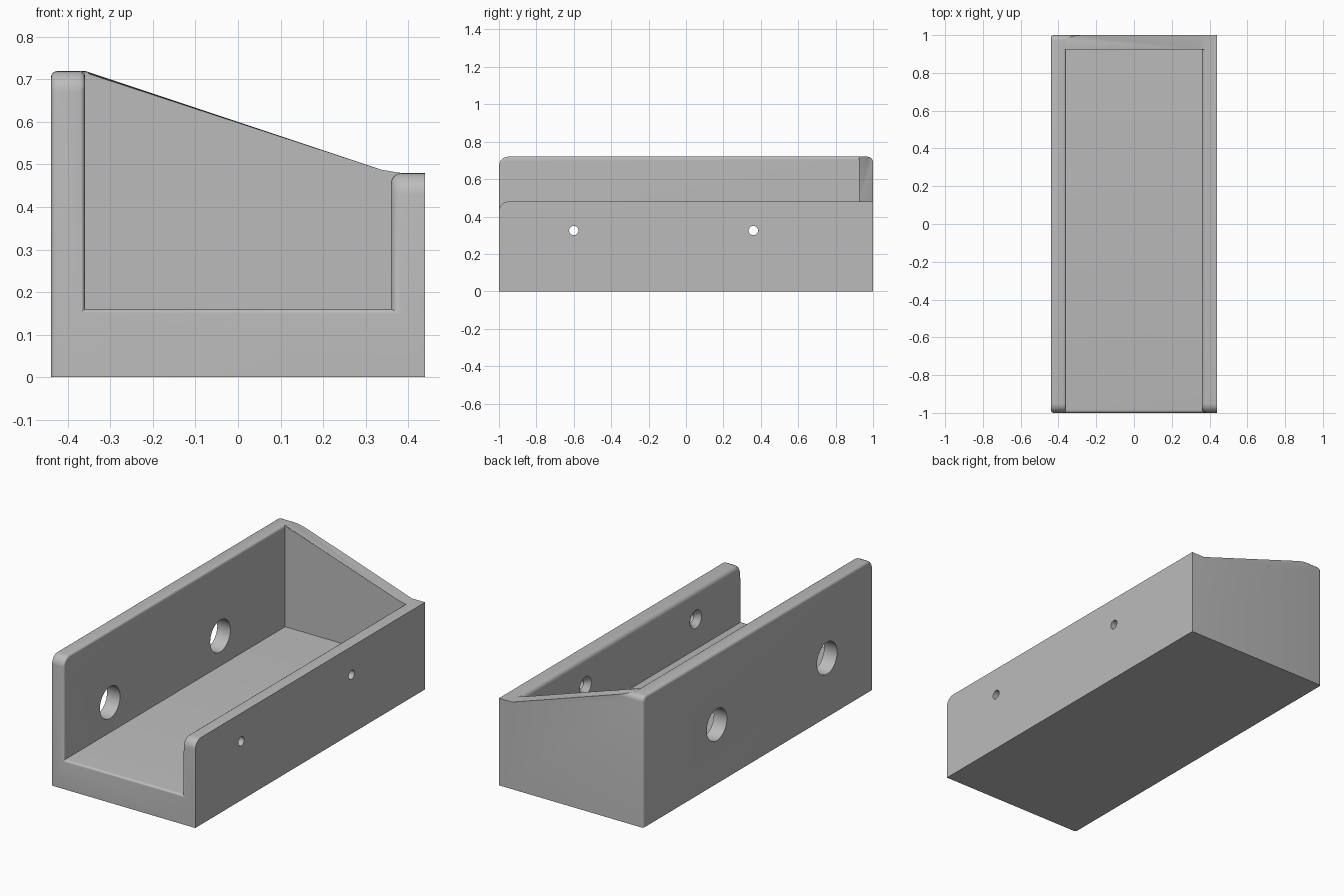
import bpy, bmesh, math
from mathutils import Matrix, Vector

if "Cube" in bpy.data.objects:
    bpy.data.objects.remove(bpy.data.objects["Cube"])

W, L = 0.44, 1.0                 # half width, half length
IN, FLOOR, BACK = 0.36, 0.16, 0.925
LEFT_H, RIGHT_H = 0.72, 0.48


def new_object(name, bm):
    bmesh.ops.recalc_face_normals(bm, faces=bm.faces)
    mesh = bpy.data.meshes.new(name)
    bm.to_mesh(mesh)
    bm.free()
    obj = bpy.data.objects.new(name, mesh)
    bpy.context.collection.objects.link(obj)
    return obj


def apply_all(obj):
    bpy.context.view_layer.objects.active = obj
    for mod in list(obj.modifiers):
        bpy.ops.object.modifier_apply(modifier=mod.name)


def cut(obj, cutter):
    mod = obj.modifiers.new("cut", 'BOOLEAN')
    mod.operation, mod.solver, mod.object = 'DIFFERENCE', 'EXACT', cutter
    cutter.hide_render = True
    apply_all(obj)
    bpy.data.objects.remove(cutter)


def near(a, b):
    return abs(a - b) < 1e-3


# Outer block: front outline with the sloping back edge, extruded along y
outline = [(-W, 0), (W, 0), (W, RIGHT_H), (IN, RIGHT_H), (-IN, LEFT_H), (-W, LEFT_H)]
bm = bmesh.new()
face = bm.faces.new([bm.verts.new((x, -L, z)) for x, z in outline])
ext = bmesh.ops.extrude_face_region(bm, geom=[face])
bmesh.ops.translate(bm, vec=(0, 2 * L, 0),
                    verts=[v for v in ext["geom"] if isinstance(v, bmesh.types.BMVert)])
tray = new_object("tray", bm)

# Hollow, open at the top and front
bm = bmesh.new()
bmesh.ops.create_cube(bm, size=1)
for v in bm.verts:
    v.co = (IN * 2 * v.co.x, BACK if v.co.y > 0 else -1.2, 1.0 if v.co.z > 0 else FLOOR)
cut(tray, new_object("hollow_cutter", bm))

# Rounded wall corners, seen from the side
bm = bmesh.new()
bm.from_mesh(tray.data)
bmesh.ops.dissolve_limit(bm, angle_limit=0.01, verts=bm.verts, edges=bm.edges)
for y, height, left, radius in ((-L, LEFT_H, True, 0.05), (-L, RIGHT_H, False, 0.05),
                                (L, LEFT_H, True, 0.03)):
    picked = [e for e in bm.edges
              if all(near(v.co.y, y) and near(v.co.z, height)
                     and (v.co.x < 0) == left and abs(v.co.x) > IN - 0.01 for v in e.verts)]
    bmesh.ops.bevel(bm, geom=picked, offset=radius, segments=6, profile=0.5, affect='EDGES')

# Edge rounding: both edges of the left wall, inner edge of the right wall, floor lip
layer = bm.edges.layers.float.new("bevel_weight_edge")
for e in bm.edges:
    if len(e.link_faces) != 2 or e.calc_face_angle(0) < math.radians(40):
        continue
    a, b = (v.co for v in e.verts)
    mid = (a + b) / 2
    along_x = near(a.y, b.y) and near(a.z, b.z)
    if near(a.x, -W) and near(b.x, -W) and mid.z > 0.01:
        e[layer] = 0.6
    elif near(a.x, -IN) and near(b.x, -IN) and mid.y < 0.9 and mid.z > FLOOR + 0.01:
        e[layer] = 0.5
    elif near(a.x, IN) and near(b.x, IN) and mid.y < 0.9 and mid.z > FLOOR + 0.01:
        e[layer] = 1.0
    elif along_x and near(mid.y, -L) and near(mid.z, FLOOR):
        e[layer] = 0.5
bm.to_mesh(tray.data)
bm.free()
mod = tray.modifiers.new("round", 'BEVEL')
mod.limit_method, mod.width, mod.segments = 'WEIGHT', 0.024, 4
apply_all(tray)


# Holes: revolved cutters along x, given as (x, radius) stations
def hole_cutter(y, z, stations, sides=32):
    bm = bmesh.new()
    rings = [[bm.verts.new((x, y + r * math.cos(math.tau * i / sides),
                            z + r * math.sin(math.tau * i / sides)))
              for i in range(sides)] for x, r in stations]
    for p, q in zip(rings, rings[1:]):
        for i in range(sides):
            j = (i + 1) % sides
            bm.faces.new((p[i], p[j], q[j], q[i]))
    bm.faces.new(rings[0])
    bm.faces.new(rings[-1])
    return new_object("hole_cutter", bm)


for y in (-0.6, 0.36):
    cut(tray, hole_cutter(y, 0.325, [(-0.6, 0.088), (-0.2, 0.088)]))
    cut(tray, hole_cutter(y, 0.325, [(0.3, 0.05), (IN, 0.05), (0.39, 0.025), (0.6, 0.025)]))

# Single grey finish
grey = bpy.data.materials.new("grey")
grey.diffuse_color = (0.5, 0.5, 0.5, 1)
grey.use_nodes = True
grey.node_tree.nodes["Principled BSDF"].inputs["Base Color"].default_value = grey.diffuse_color
tray.data.materials.clear()
tray.data.materials.append(grey)

bpy.context.view_layer.objects.active = tray
tray.select_set(True)
bpy.ops.object.shade_smooth_by_angle(angle=math.radians(30))
